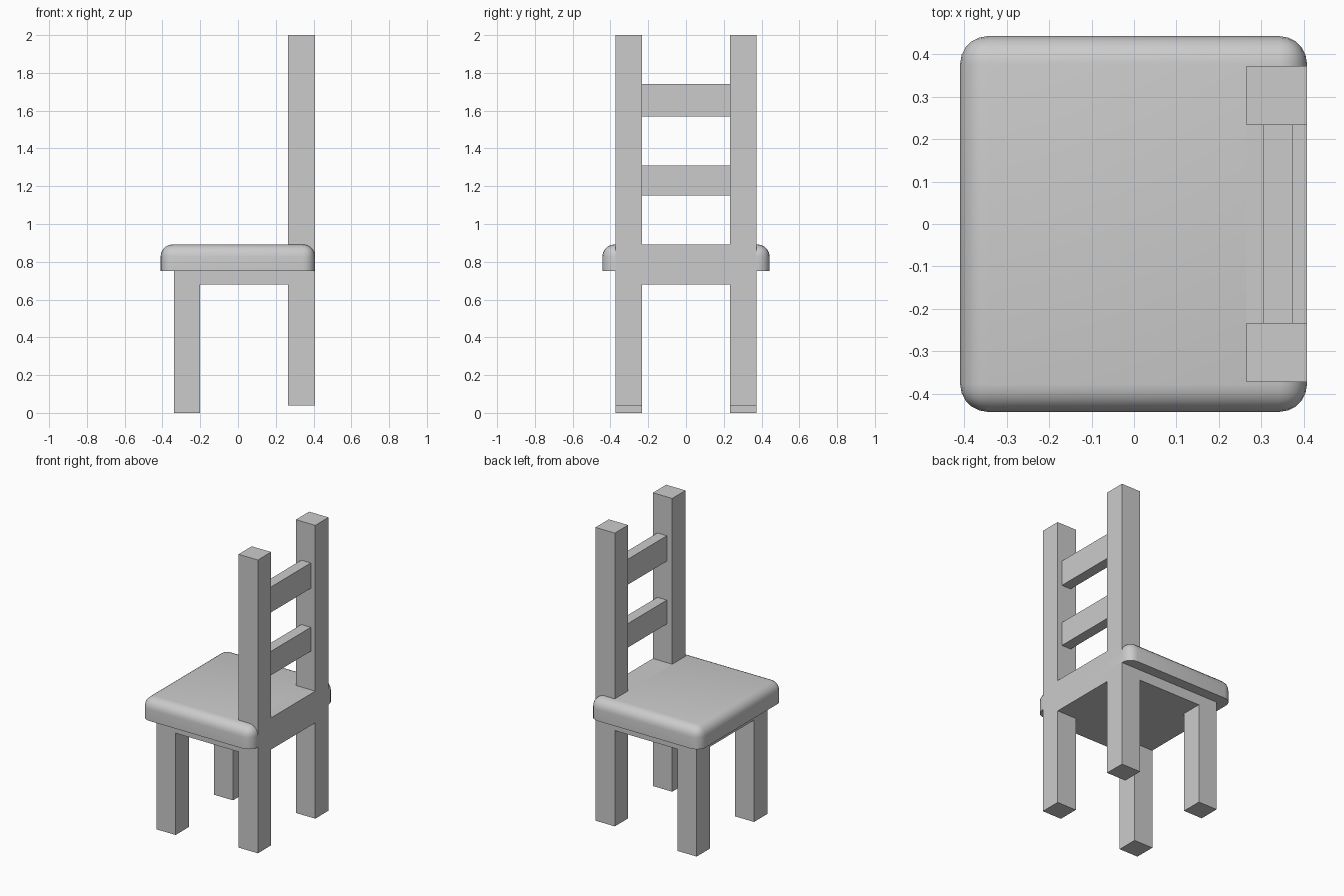
import bpy
import bmesh
from math import radians
from mathutils import Vector

cube = bpy.data.objects.get("Cube")
if cube:
    bpy.data.objects.remove(cube, do_unlink=True)

grey = bpy.data.materials.new("plain_grey")
grey.use_nodes = True
colour = (0.6, 0.6, 0.6, 1)
grey.diffuse_color = colour
grey.node_tree.nodes["Principled BSDF"].inputs["Base Color"].default_value = colour


def box(name, x, y, z):
    """Box spanning the given (low, high) ranges."""
    bm = bmesh.new()
    bmesh.ops.create_cube(bm, size=1)
    for v in bm.verts:
        v.co = Vector([r[0] if c < 0 else r[1] for c, r in zip(v.co, (x, y, z))])
    mesh = bpy.data.meshes.new(name)
    bm.to_mesh(mesh)
    bm.free()
    mesh.materials.append(grey)
    obj = bpy.data.objects.new(name, mesh)
    bpy.context.collection.objects.link(obj)
    return obj


INNER, OUTER = 0.233, 0.373
BACK, POST_FRONT = 0.408, 0.265
SEAT_LOW, SEAT_TOP = 0.75, 0.892

# Frame: solid apron block, raised back rail, legs and posts fused into one
frame = box("frame", (-0.34, BACK), (-OUTER, OUTER), (0.68, SEAT_LOW + 0.03))
parts = [box("back_rail", (POST_FRONT, BACK), (-OUTER, OUTER), (0.68, SEAT_TOP))]
for side, y in (("right", (-OUTER, -INNER)), ("left", (INNER, OUTER))):
    parts.append(box(side + "_front_leg", (-0.34, -0.20), y, (0, 0.72)))
    parts.append(box(side + "_back_post", (POST_FRONT, BACK), y, (0.04, 2)))

for part in parts:
    union = frame.modifiers.new(part.name, "BOOLEAN")
    union.operation = "UNION"
    union.solver = "EXACT"
    union.object = part
evaluated = frame.evaluated_get(bpy.context.evaluated_depsgraph_get())
bm = bmesh.new()
bm.from_mesh(evaluated.to_mesh())
evaluated.to_mesh_clear()
frame.modifiers.clear()
bmesh.ops.remove_doubles(bm, verts=bm.verts, dist=0.0001)
bmesh.ops.dissolve_limit(bm, angle_limit=radians(1), verts=bm.verts, edges=bm.edges)
bm.to_mesh(frame.data)
bm.free()
for part in parts:
    bpy.data.objects.remove(part, do_unlink=True)

# Back slats
for name, z in (("lower_slat", (1.15, 1.31)), ("upper_slat", (1.57, 1.74))):
    box(name, (0.305, 0.375), (-INNER, INNER), z)

# Seat: rounded top and corners, sharp flat underside
seat = box("seat", (-0.41, BACK), (-0.443, 0.443), (SEAT_LOW, SEAT_TOP))
bm = bmesh.new()
bm.from_mesh(seat.data)
rounded = [e for e in bm.edges if any(v.co.z > SEAT_LOW + 0.01 for v in e.verts)]
bmesh.ops.bevel(bm, geom=rounded, offset=0.065, segments=5, profile=0.5,
                affect="EDGES", clamp_overlap=True)
bm.to_mesh(seat.data)
bm.free()
bpy.ops.object.select_all(action="DESELECT")
seat.select_set(True)
bpy.context.view_layer.objects.active = seat
bpy.ops.object.shade_smooth_by_angle(angle=radians(35))
